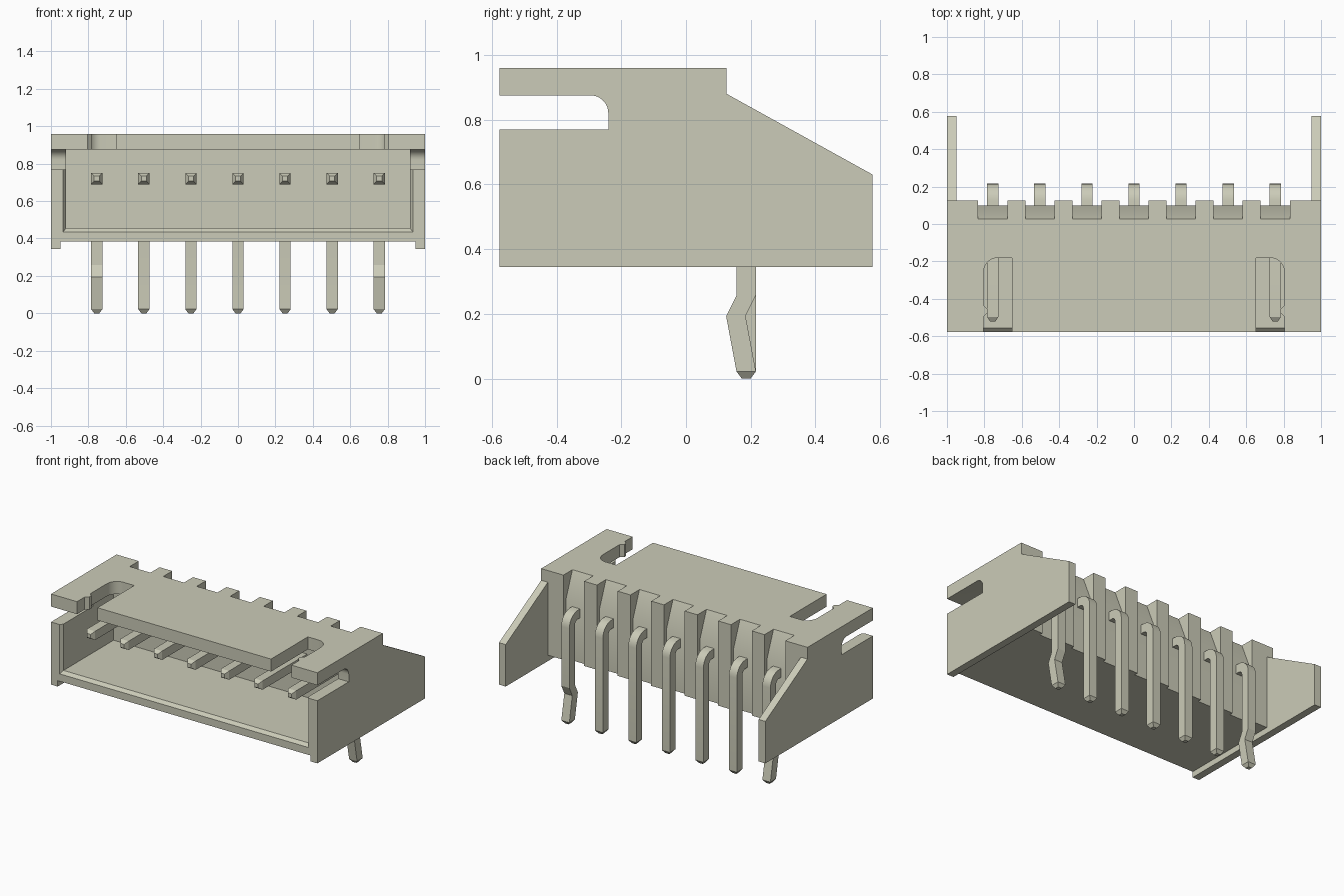
import bpy, bmesh, math

cube = bpy.data.objects.get("Cube")
if cube:
    bpy.data.objects.remove(cube, do_unlink=True)

ivory = bpy.data.materials.new("ivory plastic")
ivory.use_nodes = True
colour = (0.60, 0.60, 0.48, 1)
ivory.diffuse_color = colour
ivory.node_tree.nodes["Principled BSDF"].inputs["Base Color"].default_value = colour

PITCH = 0.2517
PIN_X = [(i - 3) * PITCH for i in range(7)]


def loft(name, rings):
    """Closed solid through rings of equal point count."""
    bm = bmesh.new()
    vs = [[bm.verts.new(p) for p in r] for r in rings]
    n = len(vs[0])
    for a, b in zip(vs, vs[1:]):
        for i in range(n):
            j = (i + 1) % n
            bm.faces.new((a[i], a[j], b[j], b[i]))
    bm.faces.new(vs[0])
    bm.faces.new(vs[-1])
    bmesh.ops.recalc_face_normals(bm, faces=bm.faces)
    me = bpy.data.meshes.new(name)
    bm.to_mesh(me)
    bm.free()
    me.materials.append(ivory)
    ob = bpy.data.objects.new(name, me)
    bpy.context.collection.objects.link(ob)
    return ob


def side_prism(name, x0, x1, yz):
    return loft(name, [[(x, y, z) for y, z in yz] for x in (x0, x1)])


def plan_prism(name, z0, z1, xy):
    return loft(name, [[(x, y, z) for x, y in xy] for z in (z0, z1)])


def box(name, x0, x1, y0, y1, z0, z1):
    return side_prism(name, x0, x1, [(y0, z0), (y1, z0), (y1, z1), (y0, z1)])


def arc(cx, cy, rx, ry, a0, a1, n=8):
    return [(cx + rx * math.cos(math.radians(a0 + (a1 - a0) * i / n)),
             cy + ry * math.sin(math.radians(a0 + (a1 - a0) * i / n)))
            for i in range(n + 1)]


def cut(target, cutter):
    cutter.hide_render = True
    mod = target.modifiers.new("cut", 'BOOLEAN')
    mod.operation = 'DIFFERENCE'
    mod.solver = 'EXACT'
    mod.object = cutter
    bpy.context.view_layer.objects.active = target
    bpy.ops.object.modifier_apply(modifier=mod.name)
    bpy.data.objects.remove(cutter, do_unlink=True)


# Housing: side silhouette across the full width, then cut out
housing = side_prism("housing", -1, 1, [
    (-0.577, 0.345), (0.577, 0.345), (0.577, 0.63),
    (0.125, 0.88), (0.125, 0.96), (-0.577, 0.96)])

# Space between the rear wings, and the raised underside
cut(housing, box("rear_cutter", -0.95, 0.95, 0.125, 1, 0.2, 1.2))
cut(housing, box("under_cutter", -0.95, 0.95, -1, 1, 0.2, 0.385))

# Mating cavity with a chamfered mouth
cut(housing, box("cavity_cutter", -0.92, 0.92, -1, -0.02, 0.455, 0.875))
mouth = []
for y, e in ((-0.617, 0.04), (-0.557, 0.0)):
    x, z = 0.92 + e * 0.75, 0.455 - e
    if e:
        x, z = 0.92 + 0.045, 0.455 - 0.06
    mouth.append([(-x, y, z), (x, y, z), (x, y, 0.875), (-x, y, 0.875)])
cut(housing, loft("mouth_cutter", mouth))

# Side slots, rounded at the upper inner corner
slot = [(-1, 0.77), (-0.24, 0.77)] + arc(-0.295, 0.82, 0.055, 0.055, 0, 90) + [(-1, 0.875)]
cut(housing, side_prism("side_slot_cutter", -1.2, 1.2, slot))

# Top latch slots with a small detent on the outer edge
for s in (-1, 1):
    outline = [(0.652, -1), (0.652, -0.182)] + arc(0.735, -0.262, 0.07, 0.08, 90, 0)
    outline += [(0.805, -0.435), (0.782, -0.455), (0.782, -0.475), (0.805, -0.495), (0.805, -1)]
    cut(housing, plan_prism("top_slot_cutter", 0.8, 1.2, [(s * x, y) for x, y in outline]))

# Sloped bays in the rear wall, one behind each pin
bay = [(0.028, 1.2), (0.028, 0.96), (0.10, 0.78), (0.10, 0.3), (0.3, 0.3), (0.3, 1.2)]
for x in PIN_X:
    cut(housing, side_prism("bay_cutter", x - 0.078, x + 0.078, bay))


def pin(name, x, kinked):
    """Square wire: each station is y, z, outward angle from up, tip scale."""
    h = 0.03
    path = [(-0.522, 0.72, 0, 0.45), (-0.497, 0.72, 0, 1)]
    path += [(0.126 + 0.06 * math.sin(math.radians(a)),
              0.66 + 0.06 * math.cos(math.radians(a)), a, 1) for a in range(0, 91, 15)]
    if kinked:
        path += [(0.186, 0.257, 90, 1), (0.154, 0.193, 90, 1)]
    path += [(0.186, 0.022, 90, 1), (0.186, 0, 90, 0.45)]
    rings = []
    for y, z, a, k in path:
        dy, dz = math.sin(math.radians(a)) * h * k, math.cos(math.radians(a)) * h * k
        rings.append([(x - h * k, y - dy, z - dz), (x + h * k, y - dy, z - dz),
                      (x + h * k, y + dy, z + dz), (x - h * k, y + dy, z + dz)])
    return loft(name, rings)


# Right-angle pins; the two outermost have a retention kink
parts = [housing]
for i, x in enumerate(PIN_X):
    parts.append(pin(f"pin_{i + 1}", x, i in (0, 6)))

# Smooth the bends and rounded slots, keep hard edges
bpy.ops.object.select_all(action='DESELECT')
for ob in parts:
    ob.select_set(True)
bpy.context.view_layer.objects.active = housing
bpy.ops.object.shade_smooth_by_angle(angle=math.radians(25))
